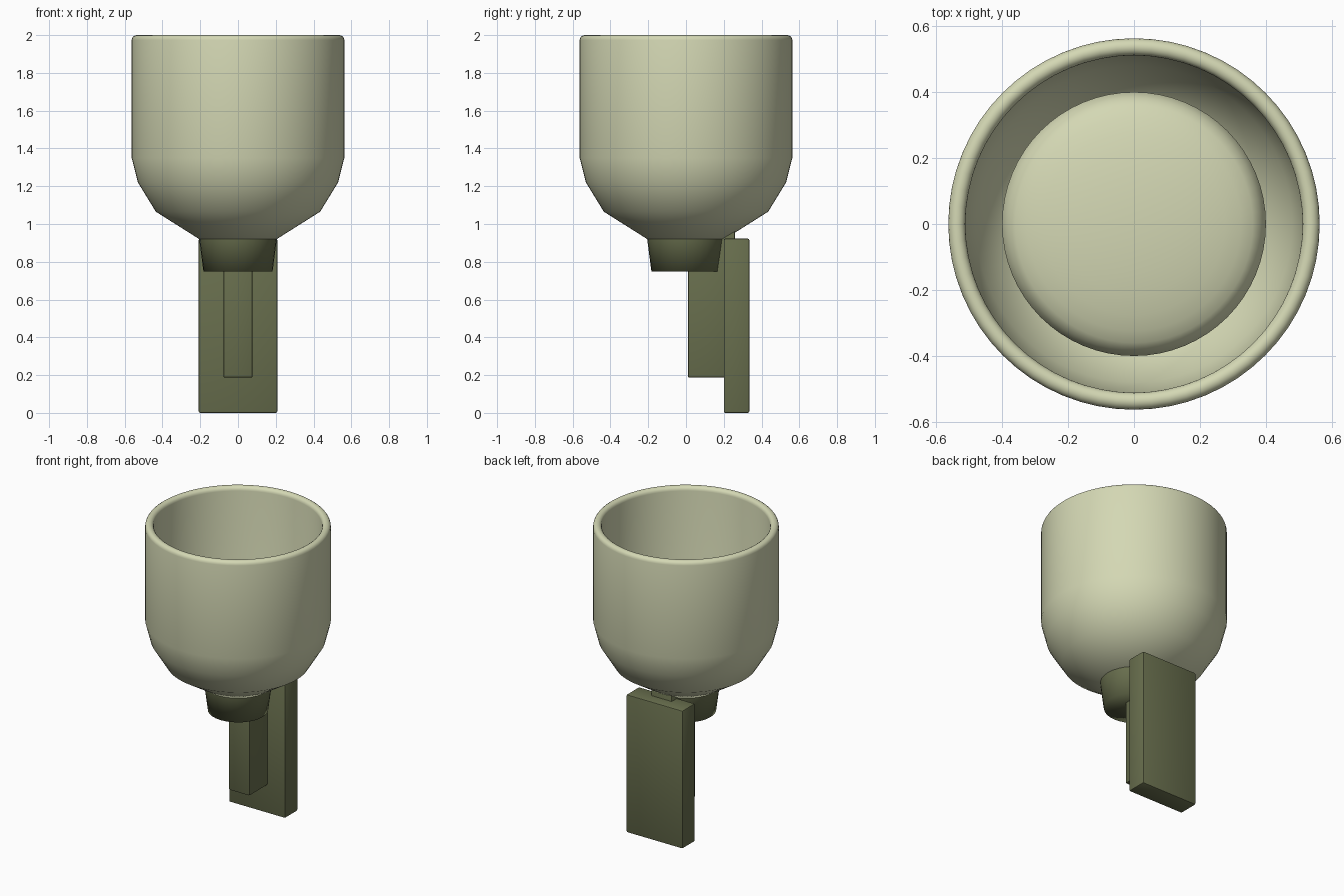
import bpy, bmesh, math

if "Cube" in bpy.data.objects:
    bpy.data.objects.remove(bpy.data.objects["Cube"])


def material(name, srgb):
    m = bpy.data.materials.new(name)
    lin = [c / 12.92 if c <= 0.04045 else ((c + 0.055) / 1.055) ** 2.4 for c in srgb]
    m.diffuse_color = (*lin, 1)
    m.use_nodes = True
    m.node_tree.nodes["Principled BSDF"].inputs["Base Color"].default_value = m.diffuse_color
    return m


pale = material("pale_cream_green", (0.83, 0.845, 0.705))
olive = material("dark_olive", (0.41, 0.435, 0.305))


def finish(bm, name, mat, angle=None):
    bmesh.ops.remove_doubles(bm, verts=bm.verts, dist=1e-5)
    bmesh.ops.recalc_face_normals(bm, faces=bm.faces)
    me = bpy.data.meshes.new(name)
    bm.to_mesh(me)
    bm.free()
    ob = bpy.data.objects.new(name, me)
    bpy.context.collection.objects.link(ob)
    me.materials.append(mat)
    for p in me.polygons:
        p.use_smooth = True
    if angle:
        bpy.ops.object.select_all(action='DESELECT')
        ob.select_set(True)
        bpy.context.view_layer.objects.active = ob
        bpy.ops.object.shade_smooth_by_angle(angle=math.radians(angle))
    return ob


def lathe(name, profile, mat, angle=None, n=64):
    """Spin an (r, z) profile around the z axis."""
    bm = bmesh.new()
    vs = [bm.verts.new((r, 0, z)) for r, z in profile]
    es = [bm.edges.new(p) for p in zip(vs, vs[1:])]
    bmesh.ops.spin(bm, geom=vs + es, cent=(0, 0, 0), axis=(0, 0, 1),
                   angle=2 * math.pi, steps=n)
    return finish(bm, name, mat, angle)


def block(name, lo, hi, mat, bevel=0.008):
    bm = bmesh.new()
    bmesh.ops.create_cube(bm, size=1)
    for v in bm.verts:
        v.co = [(a + b) / 2 + c * (b - a) for a, b, c in zip(lo, hi, v.co)]
    bmesh.ops.bevel(bm, geom=bm.edges[:], offset=bevel, segments=2,
                    profile=0.5, affect='EDGES')
    return finish(bm, name, mat, 30)


# cup: outer shell, rounded rim, inner wall and inner bowl
rim = [(0.537 + 0.026 * math.cos(a), 1.974 + 0.026 * math.sin(a))
       for a in (math.pi * i / 8 for i in range(9))]
lathe("cup", [(0, 0.92), (0.205, 0.92), (0.435, 1.065), (0.53, 1.22), (0.563, 1.35)]
      + rim + [(0.511, 1.36), (0.48, 1.24), (0.395, 1.10), (0.20, 0.98), (0, 0.98)],
      pale, 50)

# shallow domed floor inside the cup
dome = [(0.4, 1.09), (0.4, 1.13), (0.39, 1.145)]
dome += [(0.39 * math.cos(a), 1.145 + 0.09 * math.sin(a))
         for a in (math.pi / 2 * i / 8 for i in range(1, 8))]
lathe("inner_floor", dome + [(0, 1.235)], pale)

# tapered collar under the cup
lathe("collar", [(0, 0.748), (0.183, 0.748), (0.206, 0.925)], olive, n=32)

# wall plate and the arm that joins it to the cup
block("back_plate", (-0.208, 0.20, 0), (0.208, 0.335, 0.922), olive)
block("arm", (-0.077, 0.01, 0.187), (0.077, 0.26, 0.97), olive)
